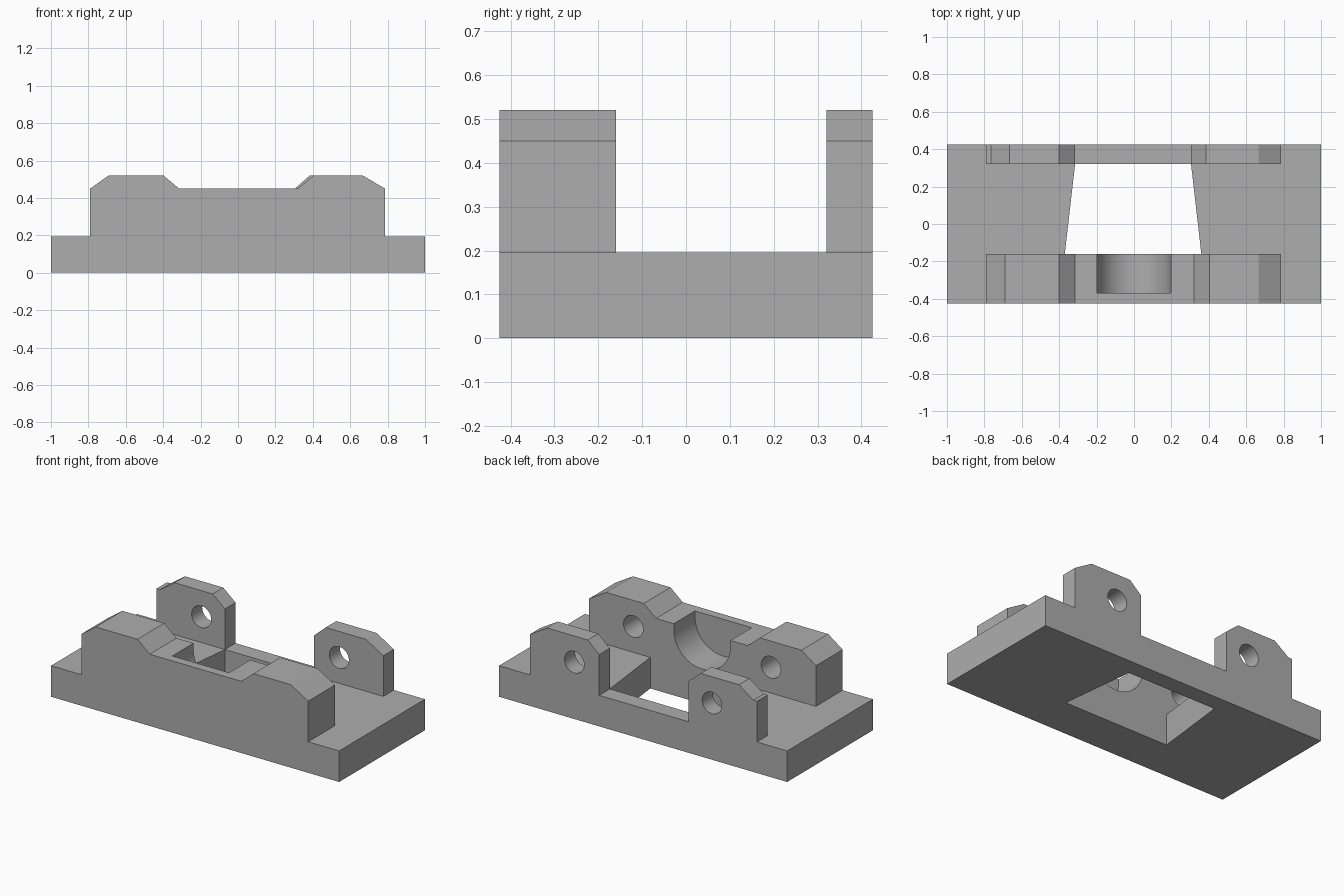
import bpy, bmesh
from mathutils import Matrix, Vector

cube = bpy.data.objects.get("Cube")
if cube:
    bpy.data.objects.remove(cube, do_unlink=True)

grey = bpy.data.materials.new("plain grey")
grey.use_nodes = True
colour = (0.42, 0.42, 0.42, 1)
grey.diffuse_color = colour
grey.node_tree.nodes["Principled BSDF"].inputs["Base Color"].default_value = colour

FRONT, BACK = -0.425, 0.425
BLOCK_BACK, TAB_FRONT = -0.16, 0.32
DECK, SHOULDER, TOP = 0.195, 0.45, 0.521
POCKET_END = -0.37


def make_object(name, bm):
    bmesh.ops.recalc_face_normals(bm, faces=bm.faces)
    mesh = bpy.data.meshes.new(name)
    bm.to_mesh(mesh)
    bm.free()
    obj = bpy.data.objects.new(name, mesh)
    bpy.context.collection.objects.link(obj)
    mesh.materials.append(grey)
    return obj


def prism(name, outline, start, end, axis):
    """Extrude an (x, z) outline along y, or an (x, y) outline along z."""
    bm = bmesh.new()
    place = (lambda a, b: (a, start, b)) if axis == "y" else (lambda a, b: (a, b, start))
    face = bm.faces.new([bm.verts.new(place(a, b)) for a, b in outline])
    moved = bmesh.ops.extrude_face_region(bm, geom=[face])["geom"]
    shift = Vector((0, end - start, 0) if axis == "y" else (0, 0, end - start))
    bmesh.ops.translate(bm, vec=shift, verts=[v for v in moved if isinstance(v, bmesh.types.BMVert)])
    return make_object(name, bm)


def rod(name, x, z, radius, start, end, sides=48):
    """Cylinder lying along y."""
    bm = bmesh.new()
    bmesh.ops.create_cone(bm, cap_ends=True, segments=sides, radius1=radius,
                          radius2=radius, depth=end - start)
    bmesh.ops.transform(bm, verts=bm.verts, matrix=Matrix.Translation(
        (x, (start + end) / 2, z)) @ Matrix.Rotation(1.5707963, 4, "X"))
    return make_object(name, bm)


def combine(target, tool, operation):
    mod = target.modifiers.new(tool.name, "BOOLEAN")
    mod.operation, mod.solver, mod.object = operation, "EXACT", tool
    bpy.context.view_layer.objects.active = target
    bpy.ops.object.modifier_apply(modifier=mod.name)
    bpy.data.objects.remove(tool, do_unlink=True)


# Base plate with a tapered opening
bracket = prism("mounting_bracket", [(-1, FRONT), (1, FRONT), (1, BACK), (-1, BACK)], 0, DECK, "z")
opening = prism("opening", [(-0.37, BLOCK_BACK), (0.36, BLOCK_BACK),
                            (0.305, TAB_FRONT), (-0.315, TAB_FRONT)], -0.1, 0.3, "z")
combine(bracket, opening, "DIFFERENCE")

# Front block with two raised shoulders
FOOT = 0.1
block = prism("front_block", [
    (-0.79, FOOT), (-0.79, SHOULDER), (-0.69, TOP), (-0.40, TOP), (-0.315, SHOULDER),
    (0.32, SHOULDER), (0.405, TOP), (0.665, TOP), (0.785, SHOULDER), (0.785, FOOT)],
    FRONT, BLOCK_BACK, "y")
combine(bracket, block, "UNION")

# Rear tabs with chamfered corners
tabs = {
    "right_tab": [(-0.79, FOOT), (-0.79, SHOULDER), (-0.765, SHOULDER), (-0.665, TOP),
                  (-0.40, TOP), (-0.315, SHOULDER), (-0.315, FOOT)],
    "left_tab": [(0.305, FOOT), (0.305, SHOULDER), (0.385, TOP), (0.665, TOP),
                 (0.785, SHOULDER), (0.785, FOOT)],
}
for name, outline in tabs.items():
    combine(bracket, prism(name, outline, TAB_FRONT, BACK, "y"), "UNION")

# Round-bottomed pocket, open at the top and back of the front block
pocket_z, pocket_r = 0.415, 0.197
combine(bracket, rod("pocket_round", 0, pocket_z, pocket_r, POCKET_END, -0.1, 64), "DIFFERENCE")
slot = prism("pocket_slot", [(-pocket_r, pocket_z), (pocket_r, pocket_z),
                             (pocket_r, 0.7), (-pocket_r, 0.7)], POCKET_END, -0.1, "y")
combine(bracket, slot, "DIFFERENCE")

# Pin holes: through the tabs, blind in the front block
for x in (-0.478, 0.478):
    combine(bracket, rod("pin_hole", x, 0.357, 0.068, POCKET_END, 0.6), "DIFFERENCE")

# Smooth the round walls, keep the edges crisp
bpy.ops.object.select_all(action="DESELECT")
bracket.select_set(True)
bpy.context.view_layer.objects.active = bracket
bpy.ops.object.shade_smooth_by_angle(angle=0.4)
